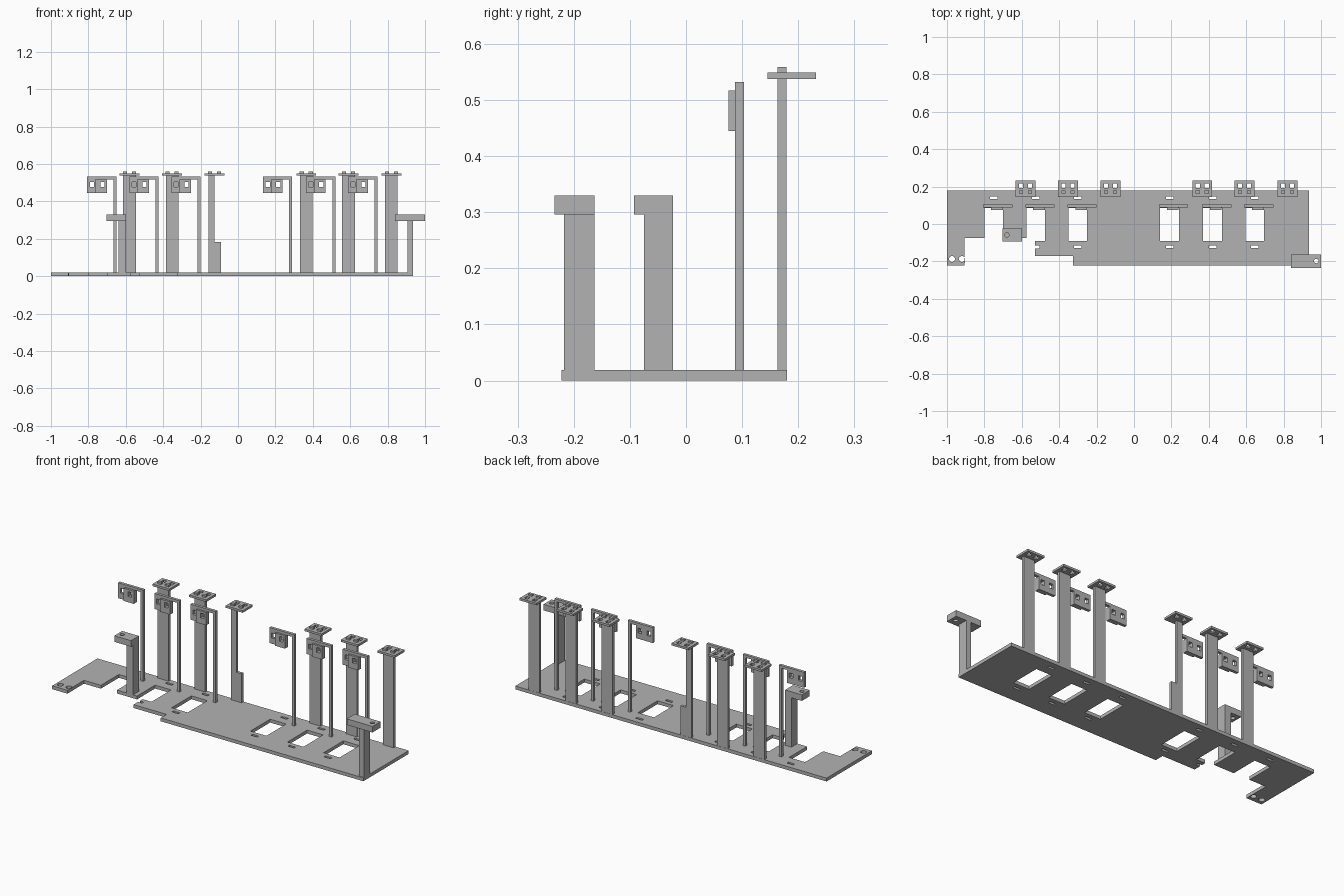
import bpy, bmesh, math
from mathutils import Matrix

if "Cube" in bpy.data.objects:
    bpy.data.objects.remove(bpy.data.objects["Cube"], do_unlink=True)

grey = bpy.data.materials.new("plain grey")
grey.use_nodes = True
COLOUR = (0.45, 0.45, 0.45, 1)
grey.diffuse_color = COLOUR
grey.node_tree.nodes["Principled BSDF"].inputs["Base Color"].default_value = COLOUR


def rect(x0, x1, y0, y1):
    return [(x0, y0), (x1, y0), (x1, y1), (x0, y1)]


def centred(x, y, w, h):
    return rect(x - w / 2, x + w / 2, y - h / 2, y + h / 2)


def circle(x, y, r, n=20):
    return [(x + r * math.cos(math.tau * i / n), y + r * math.sin(math.tau * i / n))
            for i in range(n)]


def sheet(name, outline, holes, low, high, upright=False):
    """Flat sheet with holes; low/high is its z span, or its y span if upright."""
    curve = bpy.data.curves.new(name, "CURVE")
    curve.dimensions = "2D"
    curve.fill_mode = "BOTH"
    curve.extrude = (high - low) / 2
    for loop in [outline] + holes:
        spline = curve.splines.new("POLY")
        spline.points.add(len(loop) - 1)
        for point, (x, y) in zip(spline.points, loop):
            point.co = (x, y, 0, 1)
        spline.use_cyclic_u = True
    temp = bpy.data.objects.new(name + "_profile", curve)
    bpy.context.collection.objects.link(temp)
    bpy.context.view_layer.update()
    graph = bpy.context.evaluated_depsgraph_get()
    mesh = bpy.data.meshes.new_from_object(temp.evaluated_get(graph))
    bpy.data.objects.remove(temp, do_unlink=True)

    mid = (low + high) / 2
    if upright:
        mesh.transform(Matrix.Translation((0, mid, 0)) @ Matrix.Rotation(math.pi / 2, 4, "X"))
    else:
        mesh.transform(Matrix.Translation((0, 0, mid)))
    bm = bmesh.new()
    bm.from_mesh(mesh)
    bmesh.ops.remove_doubles(bm, verts=bm.verts, dist=0.0001)
    bmesh.ops.recalc_face_normals(bm, faces=bm.faces)
    for face in bm.faces:
        face.smooth = False
    bm.to_mesh(mesh)
    bm.free()
    mesh.materials.clear()
    mesh.materials.append(grey)
    obj = bpy.data.objects.new(name, mesh)
    bpy.context.collection.objects.link(obj)
    return obj


FLOOR = 0.019
WINDOWS = [-0.8, -0.575, -0.35, 0.14, 0.37, 0.595]   # left edge of each opening
WIN_W, WIN_LOW, WIN_HIGH = 0.1, -0.09, 0.085

# Base plate: stepped outline, two openings running out through the edge
outline = [
    (-1, 0.18), (-1, -0.222), (-0.905, -0.222), (-0.905, -0.075),
    (-0.8, -0.075), (-0.8, WIN_HIGH), (-0.7, WIN_HIGH), (-0.7, -0.075),
    (-0.575, -0.075), (-0.575, WIN_HIGH), (-0.475, WIN_HIGH), (-0.475, WIN_LOW),
    (-0.53, WIN_LOW), (-0.53, -0.115), (-0.505, -0.115), (-0.505, -0.13),
    (-0.53, -0.13), (-0.53, -0.17), (-0.325, -0.17), (-0.325, -0.222),
    (0.935, -0.222), (0.935, 0.18)]
holes = [circle(x, -0.187, 0.016) for x in (-0.973, -0.92)]
for i, x in enumerate(WINDOWS):
    middle = x + WIN_W / 2
    holes.append(centred(middle, 0.14, 0.04, 0.014))
    if i > 1:
        holes.append(rect(x, x + WIN_W, WIN_LOW, WIN_HIGH))
        holes.append(centred(middle, -0.122, 0.04, 0.014))
sheet("base_plate", outline, holes, 0, FLOOR)

# Hangers: thin post, top arm and a plate with two square holes
for i, x in enumerate(WINDOWS):
    x -= 0.006
    end = x + 0.156
    profile = [
        (x, 0.445), (x, 0.532), (end, 0.532), (end, FLOOR), (end - 0.016, FLOOR),
        (end - 0.016, 0.517), (x + 0.105, 0.517), (x + 0.105, 0.445)]
    left_hole = centred(x + 0.025, 0.491, 0.022, 0.027)
    right_hole = centred(x + 0.081, 0.491, 0.022, 0.027)
    sheet(f"hanger_{i + 1}", profile, [left_hole, right_hole], 0.087, 0.103, True)
    sheet(f"hanger_pad_{i + 1}", rect(x + 0.042, x + 0.105, 0.445, 0.517),
          [right_hole], 0.076, 0.087, True)

# Rear columns with pierced caps and locating tabs
for i, x in enumerate([-0.58, -0.352, -0.125, 0.365, 0.591, 0.82]):
    half = 0.034
    if i == 2:
        # Half-width column with a wider foot
        shape = [(x - half, FLOOR), (x + half, FLOOR), (x + half, 0.182),
                 (x, 0.182), (x, 0.537), (x - half, 0.537)]
    else:
        shape = rect(x - half, x + half, FLOOR, 0.537)
    sheet(f"column_{i + 1}", shape, [], 0.163, 0.179, True)
    sides = (x - 0.024, x + 0.024)
    sheet(f"column_cap_{i + 1}", rect(x - 0.053, x + 0.053, 0.145, 0.232),
          [centred(s, 0.205, 0.022, 0.024) for s in sides], 0.537, 0.549)
    for side, s in zip(("right", "left"), sides):
        sheet(f"cap_tab_{side}_{i + 1}", centred(s, 0.171, 0.022, 0.016), [], 0.549, 0.559)

# Front brackets: upright with a drilled block on top
for side, post, block, screw in (
        ("right", rect(-0.64, -0.6, -0.075, -0.023), rect(-0.704, -0.6, -0.093, -0.023), (-0.68, -0.058)),
        ("left", rect(0.905, 0.935, -0.217, -0.163), rect(0.84, 1, -0.234, -0.163), (0.974, -0.198))):
    sheet(f"bracket_post_{side}", post, [], FLOOR, 0.296)
    sheet(f"bracket_block_{side}", block, [circle(*screw, 0.012)], 0.296, 0.33)
